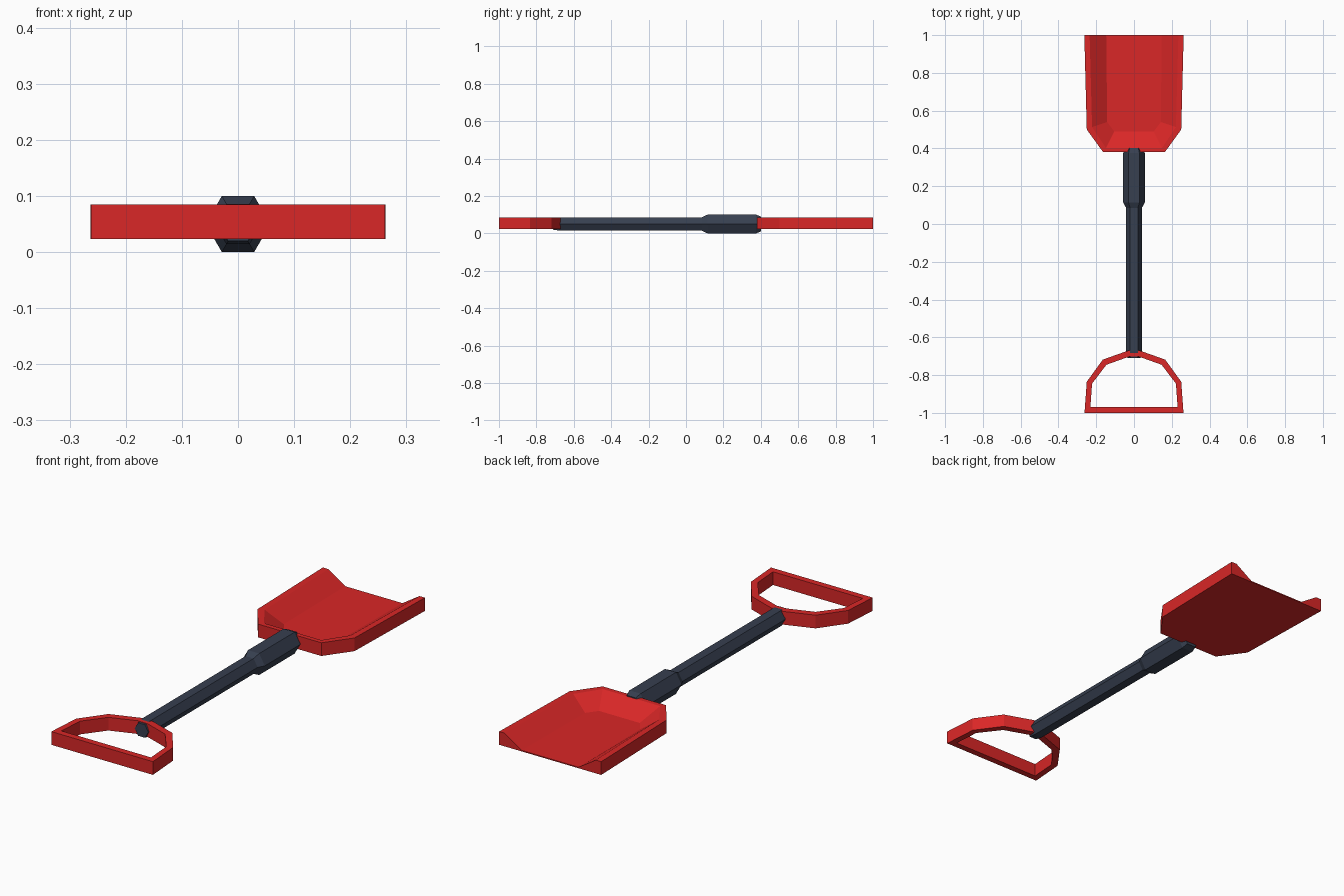
import bpy, math

if "Cube" in bpy.data.objects:
    bpy.data.objects.remove(bpy.data.objects["Cube"])

def material(name, rgb):
    m = bpy.data.materials.new(name)
    m.diffuse_color = (*rgb, 1)
    m.use_nodes = True
    m.node_tree.nodes["Principled BSDF"].inputs["Base Color"].default_value = m.diffuse_color
    return m

red = material("bright_red", (0.70, 0.020, 0.020))
slate = material("dark_slate", (0.038, 0.050, 0.080))

def make(name, verts, faces, mat):
    me = bpy.data.meshes.new(name)
    me.from_pydata(verts, [], faces)
    me.materials.append(mat)
    ob = bpy.data.objects.new(name, me)
    bpy.context.collection.objects.link(ob)
    bpy.context.view_layer.objects.active = ob
    ob.select_set(True)
    bpy.ops.object.mode_set(mode='EDIT')
    bpy.ops.mesh.select_all(action='SELECT')
    bpy.ops.mesh.normals_make_consistent(inside=False)
    bpy.ops.object.mode_set(mode='OBJECT')
    ob.select_set(False)
    return ob

def mirrored(half):
    # half outline (x > 0) followed by its mirror image in reverse order
    return half + [(-x, y) for x, y in reversed(half)]

def ring(half, z):
    return [(x, y, z) for x, y in mirrored(half)]

def bridge(a, b, n, closed=True):
    return [(a + i, a + (i + 1) % n, b + (i + 1) % n, b + i)
            for i in range(n if closed else n - 1)]

LOW, HIGH = 0.023, 0.0845

# Scoop blade: flat-bottomed slab with a dished top open at the front edge
outer = [(0.263, 1.0), (0.25, 0.50), (0.163, 0.38)]
rim = [(0.235, 1.0), (0.222, 0.513), (0.148, 0.402)]
floor = [(0.147, 1.0), (0.142, 0.54), (0.105, 0.49)]
v = ring(outer, LOW) + ring(outer, HIGH) + ring(rim, HIGH) + ring(floor, LOW + 0.005)
f = [tuple(range(6)), tuple(range(18, 24))]
for k in range(3):
    f += bridge(6 * k, 6 * k + 6, 6, closed=False)
f.append((0, 6, 12, 18, 23, 17, 11, 5))          # front edge profile
make("scoop_blade", v, f, red)

# D-shaped grip: closed loop with rectangular section
grip_out = [(0.262, -1.0), (0.25, -0.835), (0.165, -0.718), (0.03, -0.67)]
grip_in = [(0.231, -0.97), (0.222, -0.845), (0.146, -0.745), (0.025, -0.702)]
v = ring(grip_out, LOW) + ring(grip_out, HIGH) + ring(grip_in, HIGH) + ring(grip_in, LOW)
f = []
for k in range(4):
    f += bridge(8 * k, 8 * ((k + 1) % 4), 8)
make("d_grip", v, f, red)

# Hexagonal shaft widening into the blade socket: (y, radius)
profile = [(-0.71, 0.035), (-0.675, 0.0415), (0.085, 0.0415),
           (0.115, 0.0577), (0.375, 0.0577), (0.402, 0.045)]
v = [(r * math.cos(i * math.pi / 3), y, 0.05 + r * math.sin(i * math.pi / 3))
     for y, r in profile for i in range(6)]
f = [tuple(range(6)), tuple(range(len(v) - 6, len(v)))]
for k in range(len(profile) - 1):
    f += bridge(6 * k, 6 * k + 6, 6)
make("shaft_and_socket", v, f, slate)
